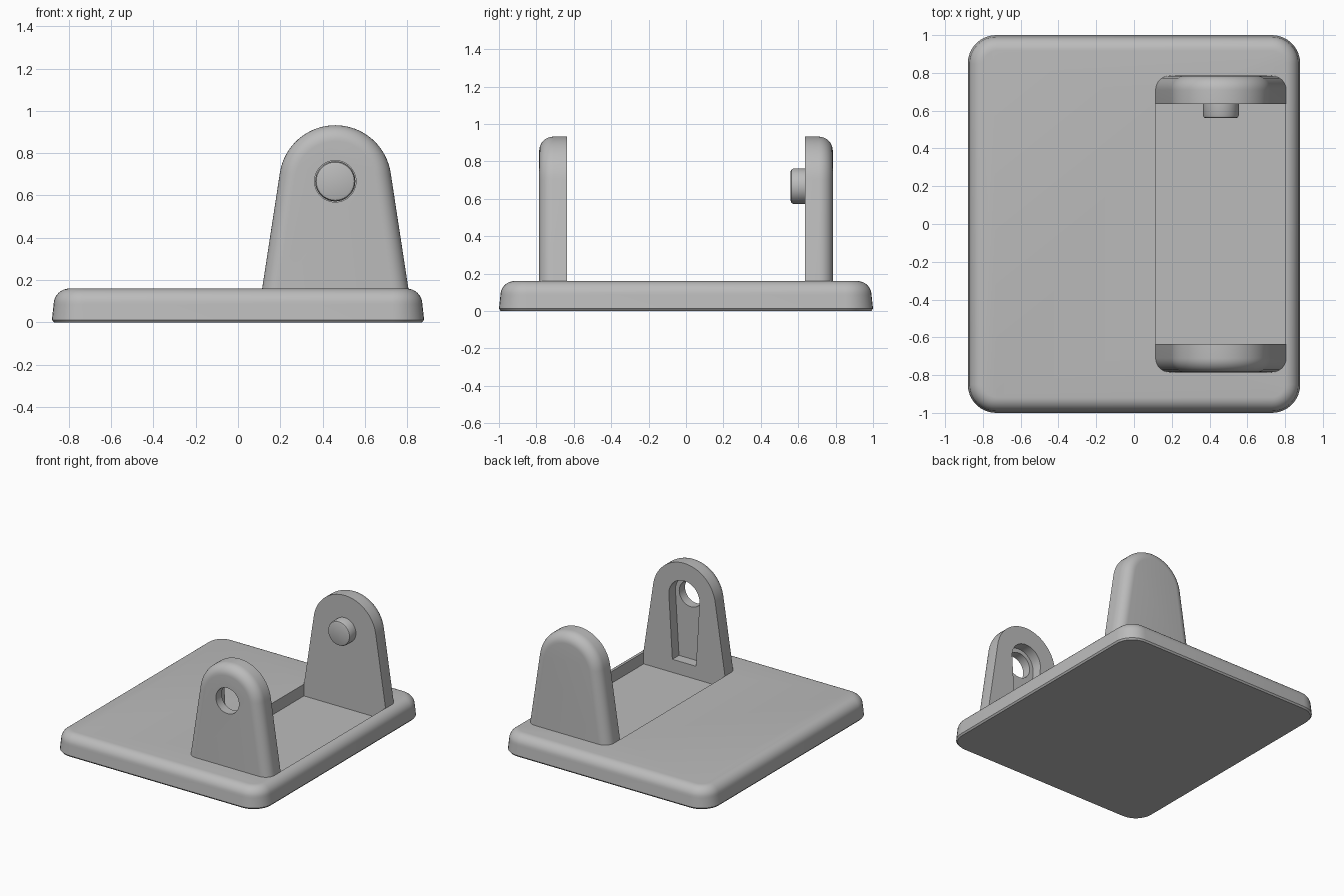
import bpy, bmesh
from math import sin, cos, pi, radians

if "Cube" in bpy.data.objects:
    bpy.data.objects.remove(bpy.data.objects["Cube"])

grey = bpy.data.materials.new("plain_grey")
grey.use_nodes = True
grey.diffuse_color = (0.5, 0.5, 0.5, 1)
grey.node_tree.nodes["Principled BSDF"].inputs["Base Color"].default_value = (0.5, 0.5, 0.5, 1)

PIVOT_X, PIVOT_Z = 0.46, 0.667
INNER, OUTER = 0.635, 0.785
FLOOR, TOP = 0.07, 0.16


def loft(name, rings):
    """Skin a list of equal closed rings and cap both ends."""
    bm = bmesh.new()
    loops = [[bm.verts.new(p) for p in ring] for ring in rings]
    n = len(loops[0])
    for a, b in zip(loops, loops[1:]):
        for i in range(n):
            j = (i + 1) % n
            bm.faces.new((a[i], a[j], b[j], b[i]))
    bm.faces.new(loops[0])
    bm.faces.new(loops[-1])
    bmesh.ops.recalc_face_normals(bm, faces=bm.faces)
    mesh = bpy.data.meshes.new(name)
    bm.to_mesh(mesh)
    bm.free()
    mesh.materials.append(grey)
    obj = bpy.data.objects.new(name, mesh)
    bpy.context.collection.objects.link(obj)
    return obj


def activate(obj):
    bpy.ops.object.select_all(action='DESELECT')
    obj.select_set(True)
    bpy.context.view_layer.objects.active = obj


def cut(obj, cutter):
    activate(obj)
    mod = obj.modifiers.new("cut", 'BOOLEAN')
    mod.operation = 'DIFFERENCE'
    mod.solver = 'EXACT'
    mod.object = cutter
    bpy.ops.object.modifier_apply(modifier=mod.name)
    bpy.data.objects.remove(cutter)


def smooth(obj):
    activate(obj)
    bpy.ops.object.shade_smooth_by_angle(angle=radians(30))


def fillet(radius, steps=8):
    """Pairs of (inset, advance) along a quarter round."""
    for k in range(steps + 1):
        t = pi / 2 * k / steps
        yield radius * (1 - cos(t)), radius * sin(t)


def rounded_rect(inset, z, half_x=0.88, half_y=1.0, radius=0.15, steps=8):
    r = radius - inset
    ring = []
    for q, (sx, sy) in enumerate([(1, 1), (-1, 1), (-1, -1), (1, -1)]):
        for k in range(steps + 1):
            a = pi / 2 * (q + k / steps)
            ring.append((sx * (half_x - radius) + r * cos(a),
                         sy * (half_y - radius) + r * sin(a), z))
    return ring


def arch(radius, half_bottom, bottom, y, start, steps=32):
    """Arch outline: an arc over the pivot with straight legs below."""
    ring = [(PIVOT_X + half_bottom, y, bottom)]
    for k in range(steps + 1):
        a = start + (pi - 2 * start) * k / steps
        ring.append((PIVOT_X + radius * cos(a), y, PIVOT_Z + radius * sin(a)))
    return ring + [(PIVOT_X - half_bottom, y, bottom)]


def disc(radius, y, steps=40):
    return [(PIVOT_X + radius * cos(2 * pi * k / steps), y,
             PIVOT_Z + radius * sin(2 * pi * k / steps)) for k in range(steps)]


def bracket(name, side):
    """Tapered upright with a rounded outer edge."""
    r, lean, round_r = 0.265, radians(8.4), 0.075
    profile = [(0, INNER)] + [(i, OUTER - round_r + d) for i, d in fillet(round_r)]
    return loft(name, [arch(r - i, 0.346 - i / cos(lean), TOP - 0.002, side * y, lean)
                       for i, y in profile])


# Base plate: slightly drafted sides, rounded top edge, small bottom bevel
edge = 0.075
rings = [(0.01, 0), (0, 0.012), (0.008, TOP - edge)]
rings += [(0.008 + i, TOP - edge + d) for i, d in fillet(edge)][1:]
base = loft("base_plate", [rounded_rect(i, z) for i, z in rings])

# Sunken pocket between the uprights
x0, x1 = 0.114, 0.803
pocket = loft("pocket_cutter", [[(x0, -INNER, z), (x1, -INNER, z), (x1, INNER, z), (x0, INNER, z)]
                                for z in (FLOOR, TOP + 0.1)])
cut(base, pocket)
smooth(base)

# Front upright: entry slot on the inner face and a through hole
front = bracket("front_bracket", -1)
cut(front, loft("slot_cutter", [arch(0.13, 0.1, TOP + 0.01, y, radians(-3))
                                for y in (-INNER + 0.05, -INNER - 0.08)]))
cut(front, loft("hole_cutter", [disc(0.098, y) for y in (-INNER + 0.1, -OUTER - 0.1)]))
smooth(front)

# Back upright with its pivot peg
smooth(bracket("back_bracket", 1))
peg_tip = INNER - 0.075
peg = loft("pivot_peg", [disc(0.095, INNER + 0.01), disc(0.095, peg_tip + 0.015),
                         disc(0.09, peg_tip + 0.004), disc(0.08, peg_tip)])
smooth(peg)
